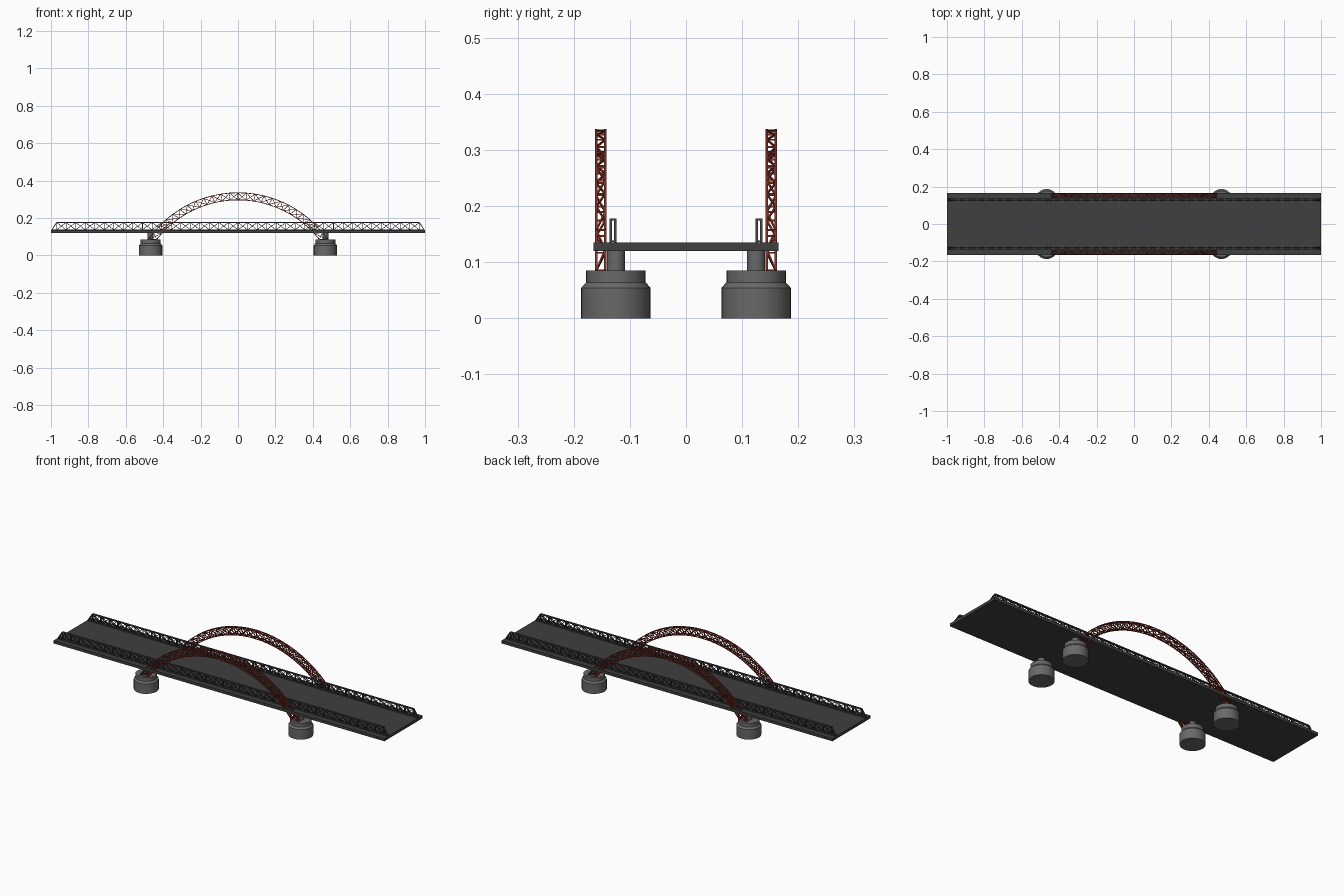
import bpy, bmesh, math
from mathutils import Vector, Matrix

if "Cube" in bpy.data.objects:
    bpy.data.objects.remove(bpy.data.objects["Cube"])


def material(name, rgb):
    m = bpy.data.materials.new(name)
    m.diffuse_color = (*rgb, 1)
    m.use_nodes = True
    m.node_tree.nodes["Principled BSDF"].inputs["Base Color"].default_value = m.diffuse_color
    return m


RED = material("red_steel", (0.22, 0.03, 0.02))
DARK = material("dark_steel", (0.05, 0.05, 0.05))
CONCRETE = material("concrete", (0.14, 0.14, 0.14))


def finish(bm, name, mat):
    bmesh.ops.recalc_face_normals(bm, faces=bm.faces)
    mesh = bpy.data.meshes.new(name)
    bm.to_mesh(mesh)
    bm.free()
    ob = bpy.data.objects.new(name, mesh)
    bpy.context.collection.objects.link(ob)
    mesh.materials.append(mat)
    return ob


def beam(bm, a, b, t):
    """Square bar of thickness t from a to b."""
    a, b = Vector(a), Vector(b)
    d = b - a
    side = Vector((0, 1, 0)) if abs(d.normalized().y) < 0.9 else Vector((1, 0, 0))
    z = d.normalized()
    x = side.cross(z).normalized()
    y = z.cross(x)
    rot = Matrix((x, y, z)).transposed().to_4x4()
    bmesh.ops.create_cube(bm, size=1, matrix=Matrix.Translation((a + b) / 2) @ rot
                          @ Matrix.Diagonal((t, t, d.length, 1)))


def box_truss(bm, lower, upper, y0, y1, chord, brace, cross=True):
    """Box truss between two (x, z) chord lines, with both side planes laced."""
    n = len(lower)
    for i in range(n):
        l, u = lower[i], upper[i]
        for y in (y0, y1):
            beam(bm, (l[0], y, l[1]), (u[0], y, u[1]), brace)
        for p in (l, u):
            beam(bm, (p[0], y0, p[1]), (p[0], y1, p[1]), brace)
        if i == n - 1:
            break
        l2, u2 = lower[i + 1], upper[i + 1]
        for y in (y0, y1):
            beam(bm, (l[0], y, l[1]), (l2[0], y, l2[1]), chord)
            beam(bm, (u[0], y, u[1]), (u2[0], y, u2[1]), chord)
            beam(bm, (l[0], y, l[1]), (u2[0], y, u2[1]), brace)
            if cross:
                beam(bm, (u[0], y, u[1]), (l2[0], y, l2[1]), brace)
        # lacing across the top and bottom faces
        ya, yb = (y0, y1) if i % 2 else (y1, y0)
        for p, q in ((l, l2), (u, u2)):
            beam(bm, (p[0], ya, p[1]), (q[0], yb, q[1]), brace)


def arc(half, base, apex, n):
    """Circular arc as (x, z) points through both feet and the apex."""
    s = apex - base
    r = (half * half + s * s) / (2 * s)
    a = math.asin(half / r)
    return [(r * math.sin(-a + 2 * a * i / n),
             apex - r + r * math.cos(-a + 2 * a * i / n)) for i in range(n + 1)]


# road deck
bm = bmesh.new()
bmesh.ops.create_cube(bm, size=1, matrix=Matrix.Translation((0, 0, 0.1275))
                      @ Matrix.Diagonal((2, 0.33, 0.015, 1)))
finish(bm, "road_deck", DARK)

# stepped round piers with a bearing post under the deck
PROFILE = [(0, 0), (0.062, 0), (0.062, 0.054), (0.053, 0.064), (0.053, 0.085),
           (0.016, 0.085), (0.016, 0.121), (0, 0.121)]
SEG = 32
for sx in (-1, 1):
    for sy in (-1, 1):
        bm = bmesh.new()
        vs = [bm.verts.new((sx * 0.467 + r, sy * 0.125, z)) for r, z in PROFILE]
        es = [bm.edges.new(p) for p in zip(vs, vs[1:])]
        bmesh.ops.spin(bm, geom=vs + es, cent=(sx * 0.467, sy * 0.125, 0),
                       axis=(0, 0, 1), angle=math.tau, steps=SEG)
        bmesh.ops.remove_doubles(bm, verts=bm.verts, dist=1e-5)
        ob = finish(bm, "pier", CONCRETE)
        bpy.context.view_layer.objects.active = ob
        ob.select_set(True)
        bpy.ops.object.shade_smooth_by_angle(angle=math.radians(30))
        ob.select_set(False)

for sy, side in ((-1, "front"), (1, "back")):
    # arch truss
    bm = bmesh.new()
    box_truss(bm, arc(0.435, 0.085, 0.297, 24), arc(0.48, 0.085, 0.335, 24),
              sy * 0.144, sy * 0.16, 0.004, 0.003)
    finish(bm, side + "_arch", RED)

    # railing truss with sloped ends
    bm = bmesh.new()
    n = 38
    xs = [-0.97 + 1.94 * i / n for i in range(n + 1)]
    ys = (sy * 0.126, sy * 0.134)
    box_truss(bm, [(x, 0.137) for x in xs], [(x, 0.176) for x in xs],
              *ys, 0.004, 0.003)
    for sx in (-1, 1):
        for y in ys:
            beam(bm, (sx * 0.97, y, 0.176), (sx * 0.995, y, 0.137), 0.004)
            beam(bm, (sx * 0.97, y, 0.137), (sx * 0.997, y, 0.137), 0.004)
        beam(bm, (sx * 0.995, ys[0], 0.137), (sx * 0.995, ys[1], 0.137), 0.003)
    finish(bm, side + "_railing", DARK)
